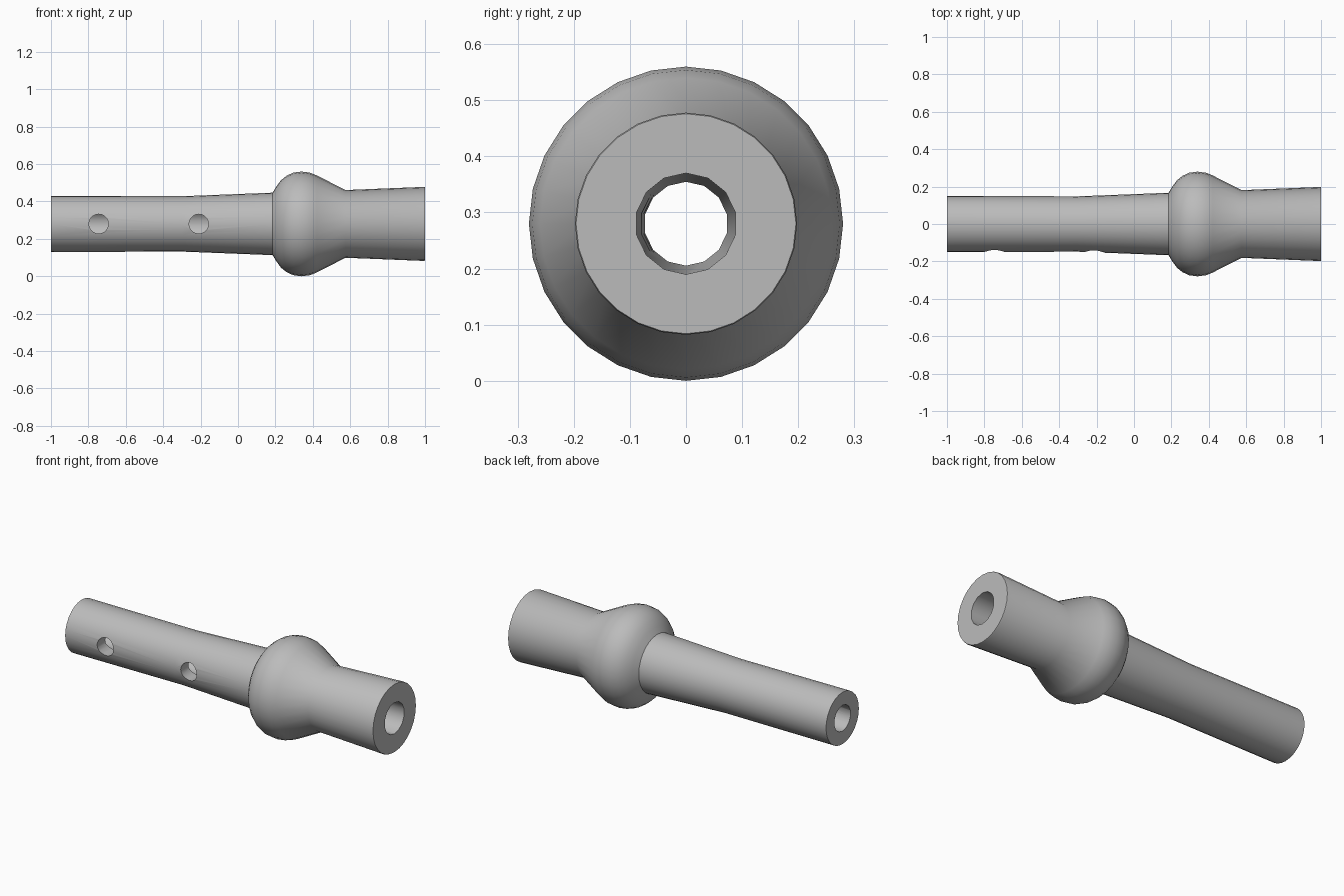
import bpy, bmesh, math
from mathutils import Matrix, Vector

cube = bpy.data.objects.get("Cube")
if cube:
    bpy.data.objects.remove(cube, do_unlink=True)

AXIS_Z = 0.28

grey = bpy.data.materials.new("plain grey")
grey.use_nodes = True
grey.diffuse_color = (0.5, 0.5, 0.5, 1)
grey.node_tree.nodes["Principled BSDF"].inputs["Base Color"].default_value = (0.5, 0.5, 0.5, 1)


def lathe(name, profile, sides):
    """Closed solid turned about the long x axis from (x, radius) pairs."""
    bm = bmesh.new()
    rings = []
    for x, r in profile:
        rings.append([bm.verts.new((x, r * math.sin(2 * math.pi * i / sides),
                                    AXIS_Z + r * math.cos(2 * math.pi * i / sides)))
                      for i in range(sides)])
    for a, b in zip(rings, rings[1:]):
        for i in range(sides):
            j = (i + 1) % sides
            bm.faces.new((a[i], a[j], b[j], b[i]))
    bm.faces.new(rings[0])
    bm.faces.new(rings[-1])
    bmesh.ops.recalc_face_normals(bm, faces=bm.faces)
    mesh = bpy.data.meshes.new(name)
    bm.to_mesh(mesh)
    bm.free()
    obj = bpy.data.objects.new(name, mesh)
    bpy.context.collection.objects.link(obj)
    mesh.materials.append(grey)
    return obj


def cut(target, cutter):
    cutter.hide_render = True
    mod = target.modifiers.new(cutter.name, "BOOLEAN")
    mod.operation, mod.solver, mod.object = "DIFFERENCE", "EXACT", cutter
    bpy.context.view_layer.objects.active = target
    bpy.ops.object.modifier_apply(modifier=mod.name)
    bpy.data.objects.remove(cutter, do_unlink=True)


# Turned body: slim tube, rounded bulb, flared socket
body = lathe("tube_body", [
    (-1, 0.15), (-0.3, 0.148), (0.185, 0.167),
    (0.205, 0.2), (0.23, 0.234), (0.26, 0.258), (0.295, 0.274), (0.34, 0.28),
    (0.385, 0.274), (0.42, 0.26), (0.575, 0.181), (0.995, 0.198), (1, 0.196)], 28)

# Tapered bore along the full length
cut(body, lathe("bore_cutter", [(-1.1, 0.074), (1.1, 0.091)], 14))

# Side holes through the front wall only
for x in (-0.745, -0.21):
    bpy.ops.mesh.primitive_cylinder_add(vertices=20, radius=0.052, depth=0.25,
                                        location=(x, -0.135, AXIS_Z),
                                        rotation=(math.pi / 2, 0, 0))
    hole = bpy.context.object
    hole.name = "side_hole_cutter"
    cut(body, hole)

bpy.ops.object.select_all(action="DESELECT")
body.select_set(True)
bpy.context.view_layer.objects.active = body
bpy.ops.object.shade_smooth_by_angle(angle=math.radians(32))
